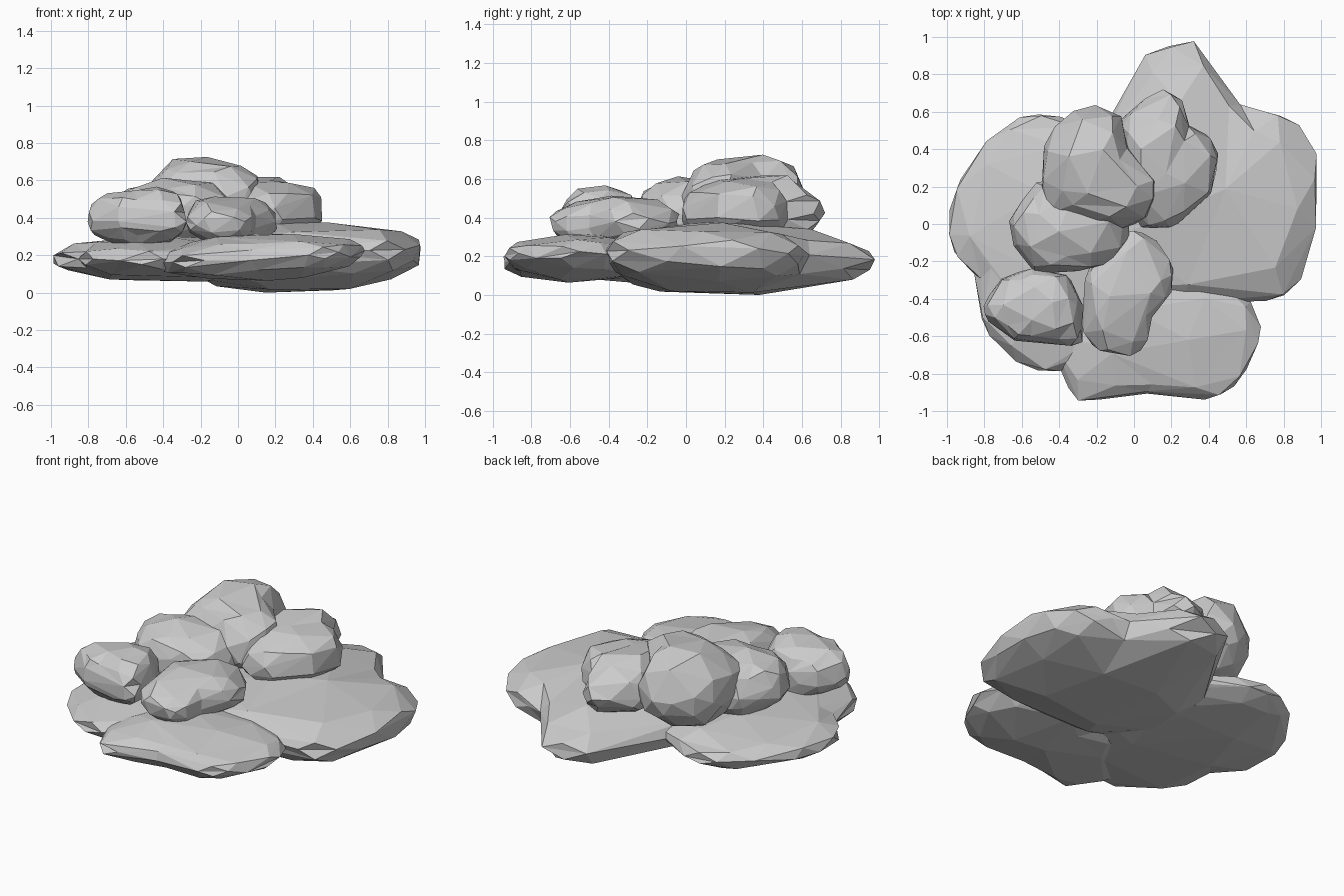
import bpy, bmesh, math
from mathutils import Vector, noise


def reach(outline, c, d):
    """Distance from centre c to the outline polygon along direction d."""
    best = 0.0
    for i, a in enumerate(outline):
        b = outline[(i + 1) % len(outline)]
        ex, ey = b[0] - a[0], b[1] - a[1]
        ax, ay = a[0] - c[0], a[1] - c[1]
        den = d[0] * ey - d[1] * ex
        if abs(den) < 1e-9:
            continue
        t = (ax * ey - ay * ex) / den
        s = (ax * d[1] - ay * d[0]) / den
        if t > 0 and -1e-6 <= s <= 1 + 1e-6:
            best = max(best, t)
    return best


def rock(name, outline, centre, z, rough=0.02, fullness=0.85, tilt=(0, 0), ratio=0.35):
    """Faceted stone: plan outline, pole position, (bottom, rim, top) heights."""
    bottom, rim, top = z
    bm = bmesh.new()
    bmesh.ops.create_icosphere(bm, subdivisions=4 if ratio < 0.2 else 3, radius=1)
    for v in bm.verts:
        n = v.co.normalized()
        rho = math.hypot(n.x, n.y)
        d = (n.x / rho, n.y / rho) if rho > 1e-6 else (1, 0)
        r = 1.015 * reach(outline, centre, d) * rho ** fullness
        h = (top - rim) if n.z > 0 else (rim - bottom)
        p = Vector((centre[0] + d[0] * r, centre[1] + d[1] * r, rim + n.z * h))
        p.z += (tilt[0] * (p.x - centre[0]) + tilt[1] * (p.y - centre[1])) * rho
        k = noise.noise(p * 5) * rough + noise.noise(p * 11) * rough * 0.5
        p += Vector((n.x * (1 - rho ** 6), n.y * (1 - rho ** 6), n.z)) * k
        p.z = max(p.z, 0)
        v.co = p
    me = bpy.data.meshes.new(name)
    bm.to_mesh(me)
    bm.free()
    ob = bpy.data.objects.new(name, me)
    bpy.context.collection.objects.link(ob)
    dec = ob.modifiers.new("facets", 'DECIMATE')
    dec.ratio = ratio
    return ob


# Flat base slabs
rock("right_slab",
     [(0.1, 0.96), (0.33, 0.965), (0.58, 0.6), (0.75, 0.6), (0.85, 0.56), (0.97, 0.38),
      (0.99, 0.25), (0.97, 0), (0.87, -0.34), (0.79, -0.4), (0.2, -0.42), (-0.1, -0.35),
      (-0.3, 0), (-0.25, 0.35), (-0.1, 0.6)],
     (0.32, 0.12), (0.0, 0.2, 0.37), 0.012, tilt=(0.04, -0.02))
rock("left_slab",
     [(-0.34, 0.55), (-0.54, 0.6), (-0.75, 0.48), (-0.95, 0.2), (-0.99, 0.02), (-0.96, -0.17),
      (-0.83, -0.26), (-0.82, -0.54), (-0.55, -0.79), (-0.43, -0.79), (0, -0.6),
      (0.15, -0.2), (0.1, 0.3)],
     (-0.4, -0.08), (0.06, 0.18, 0.3), 0.012, fullness=0.75)
rock("front_slab",
     [(-0.31, -0.95), (0.07, -0.9), (0.44, -0.94), (0.59, -0.81), (0.6, -0.75), (0.71, -0.58),
      (0.63, -0.52), (0.64, -0.42), (0.3, -0.2), (-0.25, -0.25), (-0.44, -0.65)],
     (0.1, -0.55), (0.07, 0.19, 0.31), 0.012, tilt=(0.06, 0))

# Piled boulders
rock("top_boulder",
     [(-0.28, 0.62), (-0.18, 0.63), (-0.07, 0.58), (-0.02, 0.4), (0.14, 0.22), (0.1, 0.05),
      (-0.05, -0.02), (-0.25, 0), (-0.46, 0.05), (-0.5, 0.2), (-0.48, 0.4), (-0.42, 0.53)],
     (-0.19, 0.31), (0.26, 0.47, 0.735), 0.04, 0.85)
rock("back_boulder",
     [(0.17, 0.72), (0.25, 0.68), (0.29, 0.52), (0.39, 0.48), (0.46, 0.35), (0.41, 0.17),
      (0.22, -0.01), (0.05, -0.03), (-0.08, 0.2), (-0.08, 0.55), (0.05, 0.66)],
     (0.16, 0.36), (0.27, 0.42, 0.61), 0.04, 0.75)
rock("middle_boulder",
     [(-0.52, 0.22), (-0.67, 0.02), (-0.64, -0.12), (-0.53, -0.26), (-0.3, -0.25),
      (-0.12, -0.21), (-0.03, -0.08), (-0.03, 0.15), (-0.2, 0.28)],
     (-0.34, 0.0), (0.24, 0.4, 0.61), 0.04, 0.8)
rock("left_boulder",
     [(-0.71, -0.29), (-0.8, -0.42), (-0.8, -0.5), (-0.64, -0.62), (-0.42, -0.65),
      (-0.28, -0.65), (-0.28, -0.42), (-0.36, -0.27), (-0.55, -0.24)],
     (-0.54, -0.44), (0.24, 0.38, 0.56), 0.035, 0.75)
rock("front_boulder",
     [(0, -0.03), (0.12, -0.09), (0.21, -0.23), (0.19, -0.38), (0.09, -0.5), (0.08, -0.62),
      (0, -0.71), (-0.18, -0.68), (-0.28, -0.58), (-0.26, -0.28), (-0.17, -0.1)],
     (-0.06, -0.38), (0.25, 0.38, 0.5), 0.035, 0.75)
